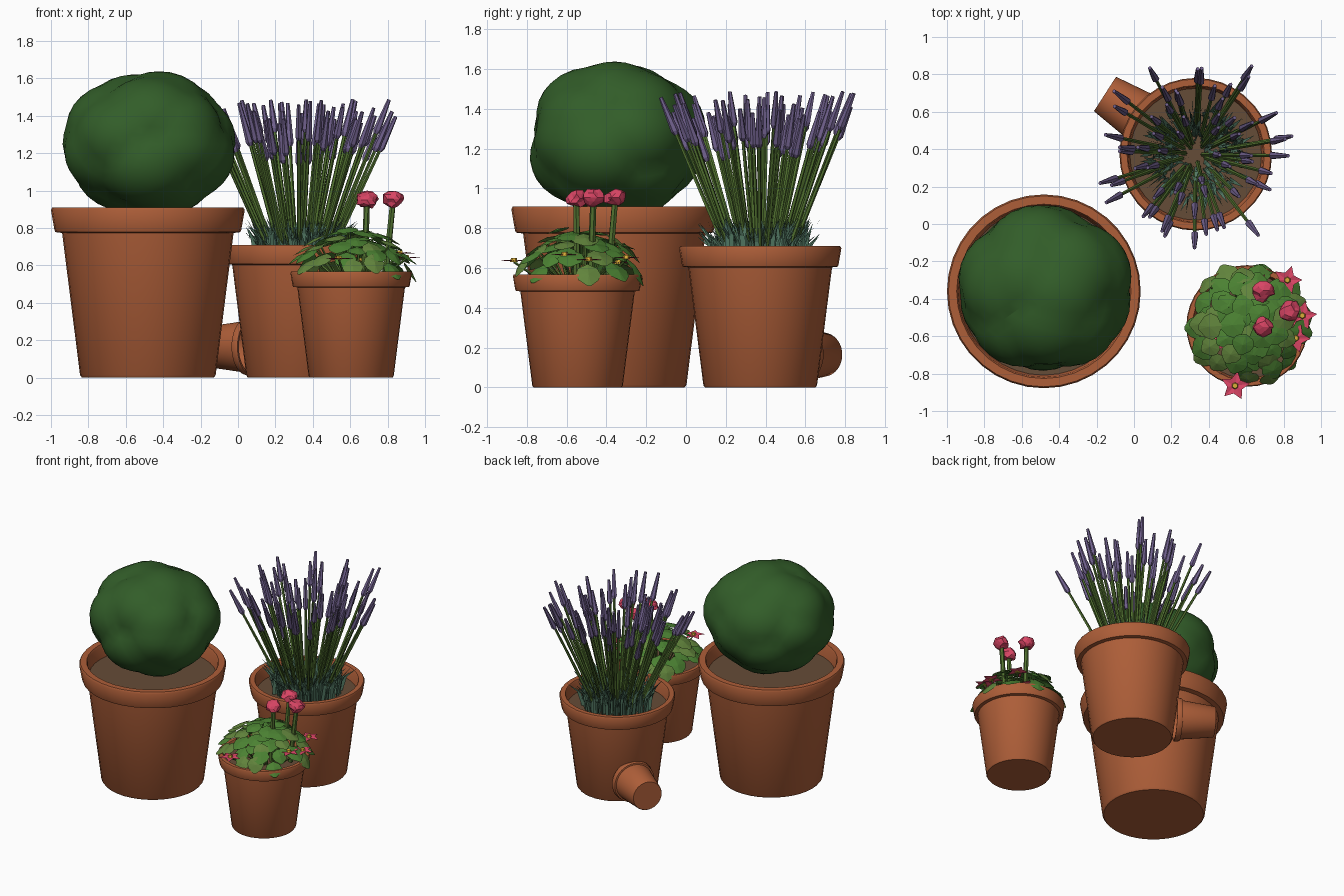
import bpy, bmesh, math, random
from mathutils import Vector, Matrix

if "Cube" in bpy.data.objects:
    bpy.data.objects.remove(bpy.data.objects["Cube"])

random.seed(7)
U = random.uniform
TAU = math.tau


def mat(name, r, g, b):
    m = bpy.data.materials.new(name)
    m.diffuse_color = (r, g, b, 1)
    m.use_nodes = True
    m.node_tree.nodes["Principled BSDF"].inputs["Base Color"].default_value = m.diffuse_color
    return m


TERRA = mat("terracotta", 0.42, 0.112, 0.040)
SOIL = mat("soil", 0.13, 0.072, 0.038)
BOX = mat("boxwood_green", 0.032, 0.11, 0.022)
PURPLE = mat("lavender_purple", 0.165, 0.12, 0.27)
STEM = mat("stem_green", 0.085, 0.17, 0.03)
SAGE = mat("sage_green", 0.085, 0.19, 0.125)
LEAF = mat("leaf_green", 0.07, 0.22, 0.032)
LEAF2 = mat("olive_leaf_green", 0.12, 0.23, 0.045)
PINK = mat("flower_pink", 0.70, 0.06, 0.13)
YELLOW = mat("flower_yellow", 0.70, 0.42, 0.04)


def finish(name, bm, mats, smooth=None, recalc=False):
    if recalc:
        bmesh.ops.recalc_face_normals(bm, faces=bm.faces)
    me = bpy.data.meshes.new(name)
    bm.to_mesh(me)
    bm.free()
    for m in mats:
        me.materials.append(m)
    ob = bpy.data.objects.new(name, me)
    bpy.context.collection.objects.link(ob)
    if smooth:
        bpy.ops.object.select_all(action='DESELECT')
        bpy.context.view_layer.objects.active = ob
        ob.select_set(True)
        bpy.ops.object.shade_smooth_by_angle(angle=math.radians(smooth))
    return ob


def pot(name, loc, R, h, soil=None):
    """Turned pot: tapered body, thick rim, hollow inside, soil disc."""
    prof = [(0, 0), (.68, 0), (.70, .015), (.885, .85), (.955, .855), (.965, .87),
            (1, .985), (.985, 1), (.90, 1), (.885, .985), (.86, .86), (.62, .07), (0, .07)]
    bm = bmesh.new()
    vs = [bm.verts.new((r * R, 0, z * h)) for r, z in prof]
    es = [bm.edges.new(p) for p in zip(vs, vs[1:])]
    bmesh.ops.spin(bm, geom=vs + es, cent=(0, 0, 0), axis=(0, 0, 1), angle=TAU, steps=36)
    bmesh.ops.remove_doubles(bm, verts=bm.verts, dist=1e-4)
    ob = finish(name, bm, [TERRA], 50, True)
    ob.location = loc
    if soil:
        bm = bmesh.new()
        bmesh.ops.create_circle(bm, cap_ends=True, segments=36, radius=R * .865,
                                matrix=Matrix.Translation((loc[0], loc[1], soil)))
        finish(name + "_soil", bm, [SOIL])
    return ob


def tube(bm, p0, p1, r0, r1, sides=6, mi=0):
    d = p1 - p0
    M = Matrix.Translation((p0 + p1) / 2) @ d.to_track_quat('Z', 'Y').to_matrix().to_4x4()
    res = bmesh.ops.create_cone(bm, cap_ends=True, segments=sides, radius1=r0, radius2=r1,
                                depth=d.length, matrix=M)
    for f in {f for v in res['verts'] for f in v.link_faces}:
        f.material_index = mi


# pots
pot("large_pot", (-.482, -.36, 0), .518, .91, .81)
pot("medium_pot", (.33, .373, 0), .408, .71, .62)
pot("small_pot", (.605, -.545, 0), .325, .568, .50)
tipped = pot("tipped_pot", (-.155, .695, .165), .157, .28)
tipped.rotation_euler = Vector((.84, -.54, 0)).to_track_quat('Z', 'Y').to_euler()

# clipped boxwood ball with broad lobes meeting in creases
bm = bmesh.new()
bmesh.ops.create_icosphere(bm, subdivisions=4, radius=1)
seeds = []
for i in range(20):
    z = 1 - (2 * i + 1) / 20
    a = i * 2.39996 + U(-.3, .3)
    s = math.sqrt(1 - z * z)
    seeds.append((Vector((s * math.cos(a), s * math.sin(a), z)), U(1.0, 1.05)))
for v in bm.verts:
    n = v.co.normalized()
    r = max(k - .33 * (n - c).length_squared for c, k in seeds)
    v.co = Vector((n.x * .462, n.y * .452, n.z * .395)) * r + Vector((-.478, -.355, 1.248))
finish("boxwood_ball", bm, [BOX], 25)

# lavender stalks with tapered flower heads
bm = bmesh.new()
C = Vector((.33, .373, 0))
for i in range(60):
    a = i * 2.39996 + U(-.3, .3)
    r = .56 * math.sqrt((i + 4) / 64) * U(.86, 1.06)
    out = Vector((math.cos(a), math.sin(a), 0))
    base = C + out * r * .28 + Vector((0, 0, .61))
    top = C + out * r + Vector((0, 0, U(1.35, 1.49)))
    d = (top - base).normalized()
    neck = top - d * U(.16, .23)
    tube(bm, base, neck, .012, .009, 5, 0)
    tube(bm, neck - d * .008, neck + d * .012, .012, .021, 6, 1)
    tube(bm, neck + d * .012, top, .021, .010, 6, 1)
finish("lavender_stalks", bm, [STEM, PURPLE])

# sage tuft: bent narrow blades
bm = bmesh.new()
for i in range(400):
    a = U(0, TAU)
    r = .24 * math.sqrt(U(.03, 1))
    out = Vector((math.cos(a), math.sin(a), 0))
    t = U(0, TAU)
    side = Vector((math.cos(t), math.sin(t), 0)) * .013
    p = C + out * r + Vector((0, 0, .61))
    h = U(.14, .25)
    lean = out * U(-.01, .10) + side * U(-3, 3)
    m = p + lean * .3 + Vector((0, 0, h * .65))
    tip = bm.verts.new(p + lean + Vector((0, 0, h)))
    q = [bm.verts.new(c) for c in (p - side, p + side, m + side * .9, m - side * .9)]
    bm.faces.new(q)
    bm.faces.new((q[3], q[2], tip))
finish("sage_tuft", bm, [SAGE])

# mound of rounded leaves spilling over the small pot
bm = bmesh.new()
G = Vector((.615, -.535, 0))
N = 58
shape = [(0, .0), (.35, .75), (.9, 1.0), (1.45, .8), (2, .15),
         (2, -.15), (1.45, -.8), (.9, -1.0), (.35, -.75)]
for i in range(N):
    a = i * 2.39996 + U(-.25, .25)
    t = math.sqrt((i + .5) / N)
    out = Vector((math.cos(a), math.sin(a), 0))
    pos = G + out * (.315 * t) + Vector((0, 0, .785 - .195 * t ** 2.4 + U(-.045, .025)))
    droop = .08 + .85 * t * t + U(-.25, .25)
    f = out * math.cos(droop) - Vector((0, 0, math.sin(droop)))
    s = Vector((0, 0, 1)).cross(out)
    n = f.cross(s)
    w = U(.056, .072)
    mi = 1 if random.random() < .25 else 0
    mid = bm.verts.new(pos + n * .010)
    ring = [bm.verts.new(pos + f * (x - 1) * w + s * y * w - n * .004 * abs(y)) for x, y in shape]
    for j in range(len(ring)):
        bm.faces.new((mid, ring[j], ring[(j + 1) % len(ring)])).material_index = mi
    # leaf stalk
    if i % 2 == 0:
        tube(bm, G + out * .06 + Vector((0, 0, .49)), pos - f * w * .9, .007, .005, 4, 2)
finish("leaf_mound", bm, [LEAF, LEAF2, STEM])

# upright blooms: ruffled petal heads on thick stems
bm = bmesh.new()
for x, y, z in ((.69, -.355, .955), (.83, -.465, .955), (.69, -.55, .95)):
    head = Vector((x, y, z))
    tube(bm, Vector((x * .8 + .122, y * .8 - .108, .52)), head, .018, .016, 6, 0)
    res = bmesh.ops.create_icosphere(bm, subdivisions=2, radius=1)
    for v in res['verts']:
        k = U(.8, 1.2)
        v.co = head + Vector((v.co.x * .056 * k, v.co.y * .056 * k, v.co.z * .044 * k))
    for fc in {fc for v in res['verts'] for fc in v.link_faces}:
        fc.material_index = 1
finish("pink_blooms", bm, [STEM, PINK])

# flat star flowers around and under the edge of the mound
bm = bmesh.new()
for x, y, z in ((.82, -.30, .65), (.54, -.865, .635), (.865, -.61, .665), (.90, -.49, .64),
                (.66, -.34, .625), (.47, -.62, .63)):
    c = Vector((x, y, z))
    a0 = U(0, TAU)
    ring = []
    for j in range(10):
        a = a0 + j * TAU / 10
        r = .08 if j % 2 == 0 else .042
        ring.append(bm.verts.new(c + Vector((math.cos(a) * r, math.sin(a) * r, .006 * (j % 2)))))
    mid = bm.verts.new(c)
    for j in range(10):
        bm.faces.new((mid, ring[j], ring[(j + 1) % 10]))
    tube(bm, c - Vector((0, 0, .004)), c + Vector((0, 0, .016)), .02, .014, 6, 1)
    tube(bm, Vector((.605 + (x - .605) * .4, -.545 + (y + .545) * .4, .5)),
         c - Vector((0, 0, .004)), .007, .006, 4, 2)
finish("star_flowers", bm, [PINK, YELLOW, STEM])
